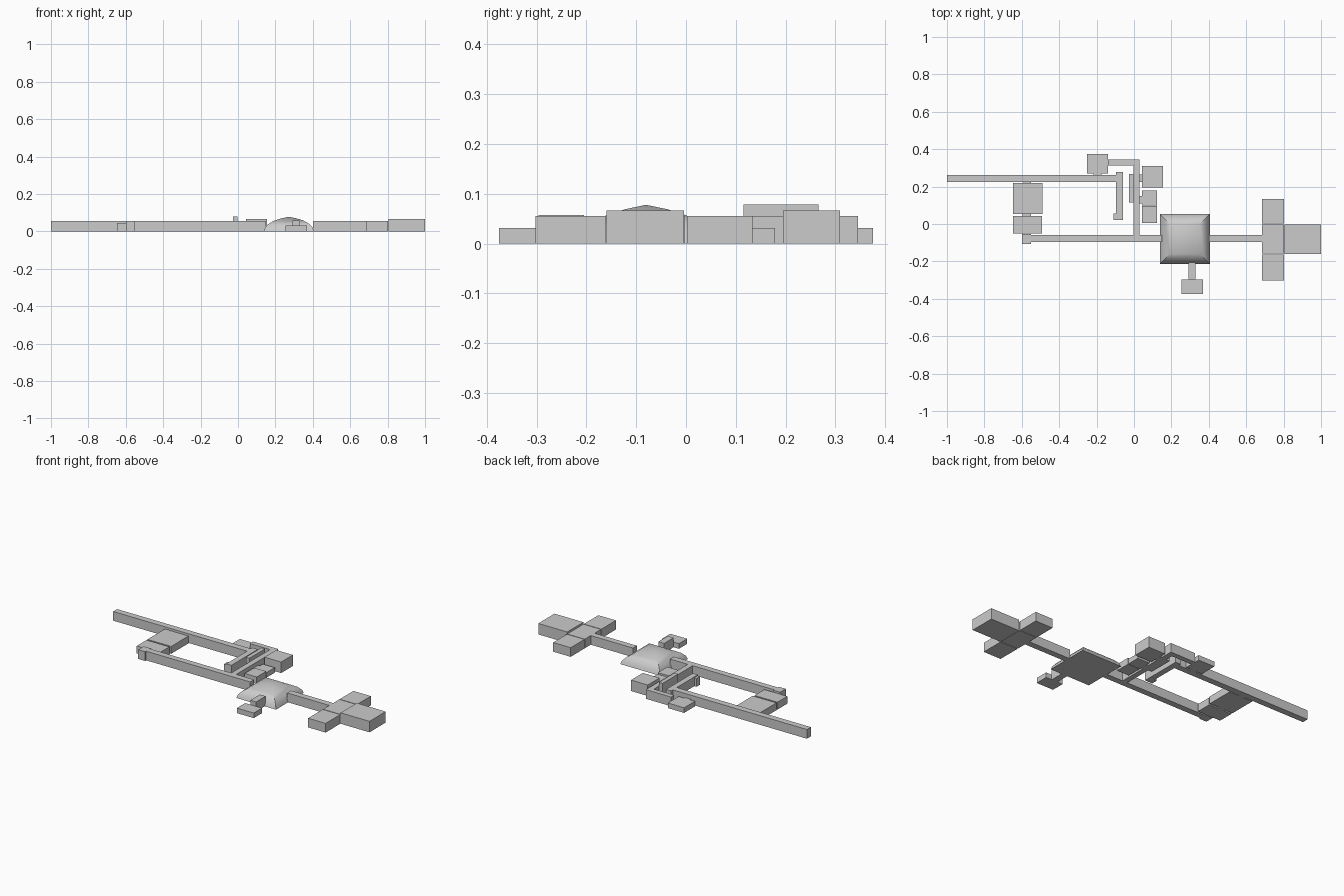
import bpy, bmesh

if "Cube" in bpy.data.objects:
    bpy.data.objects.remove(bpy.data.objects["Cube"])

grey = bpy.data.materials.new("pale grey")
grey.diffuse_color = (0.6, 0.6, 0.6, 1)
grey.use_nodes = True
grey.node_tree.nodes["Principled BSDF"].inputs["Base Color"].default_value = grey.diffuse_color


def finish(bm, name):
    bmesh.ops.recalc_face_normals(bm, faces=bm.faces)
    mesh = bpy.data.meshes.new(name)
    bm.to_mesh(mesh)
    bm.free()
    mesh.materials.append(grey)
    ob = bpy.data.objects.new(name, mesh)
    bpy.context.collection.objects.link(ob)
    return ob


def block(name, x0, x1, y0, y1, h):
    """Flat-roofed room or corridor standing on the ground."""
    bm = bmesh.new()
    bmesh.ops.create_cube(bm, size=1)
    for v in bm.verts:
        v.co = (x1 if v.co.x > 0 else x0, y1 if v.co.y > 0 else y0, h if v.co.z > 0 else 0)
    return finish(bm, name)


H = 0.056   # corridor height
LOW = 0.031  # small room height
TALL = 0.067

# West wing: long corridors and the rooms between them
block("north_corridor", -1.0, -0.06, 0.224, 0.262, H)
block("south_corridor", -0.595, 0.15, -0.097, -0.06, H)
block("south_corridor_end", -0.599, -0.552, -0.107, -0.053, H)
block("west_large_room", -0.648, -0.488, 0.053, 0.219, 0.045)
block("west_small_room", -0.648, -0.493, -0.051, 0.043, 0.045)
block("west_room_passage", -0.595, -0.552, 0.04, 0.056, 0.03)
block("west_room_door", -0.59, -0.552, 0.216, 0.226, 0.03)

# Central corridors
block("inner_corridor", -0.095, -0.06, 0.021, 0.278, H)
block("inner_corridor_end", -0.11, -0.062, 0.021, 0.056, H - 0.006)
block("cross_corridor", -0.003, 0.03, -0.06, 0.345, H)
block("upper_corridor", -0.14, 0.0, 0.314, 0.345, H)
block("raised_wall", -0.028, -0.003, 0.115, 0.266, 0.079)

# Rooms around the central corridors
block("northwest_room", -0.25, -0.14, 0.27, 0.375, LOW)
block("northwest_passage", -0.216, -0.175, 0.26, 0.272, LOW)
block("northeast_room", 0.042, 0.155, 0.195, 0.309, TALL)
block("northeast_door", 0.028, 0.044, 0.225, 0.265, LOW)
block("store_room", 0.042, 0.123, 0.099, 0.179, LOW)
block("store_door", 0.028, 0.044, 0.11, 0.15, LOW)
block("side_room", 0.042, 0.123, 0.005, 0.096, 0.04)

# East wing
block("east_corridor", 0.40, 0.69, -0.097, -0.06, H)
block("east_middle_room", 0.685, 0.803, -0.158, -0.002, H)
block("east_north_room", 0.685, 0.803, 0.002, 0.134, H)
block("east_south_room", 0.685, 0.803, -0.302, -0.162, H)
block("east_hall", 0.805, 1.0, -0.16, -0.004, TALL)

# South annex
block("annex_corridor", 0.291, 0.33, -0.296, -0.205, 0.058)
block("annex_room", 0.255, 0.369, -0.375, -0.296, LOW)

# Square vaulted hall: shrinking square rings up to a point
bm = bmesh.new()
cx, cy = 0.272, -0.08
rings = []
for r, z in [(0.134, 0), (0.127, 0.02), (0.109, 0.04), (0.08, 0.057), (0.043, 0.069)]:
    rings.append([bm.verts.new((cx + sx * r, cy + sy * r, z))
                  for sx, sy in [(-1, -1), (1, -1), (1, 1), (-1, 1)]])
tip = bm.verts.new((cx, cy, 0.078))
bm.faces.new(rings[0])
for a, b in zip(rings, rings[1:]):
    for i in range(4):
        bm.faces.new((a[i], a[(i + 1) % 4], b[(i + 1) % 4], b[i]))
for i in range(4):
    bm.faces.new((rings[-1][i], rings[-1][(i + 1) % 4], tip))
vault = finish(bm, "vaulted_hall")
bpy.context.view_layer.objects.active = vault
vault.select_set(True)
bpy.ops.object.shade_smooth_by_angle(angle=0.6)
